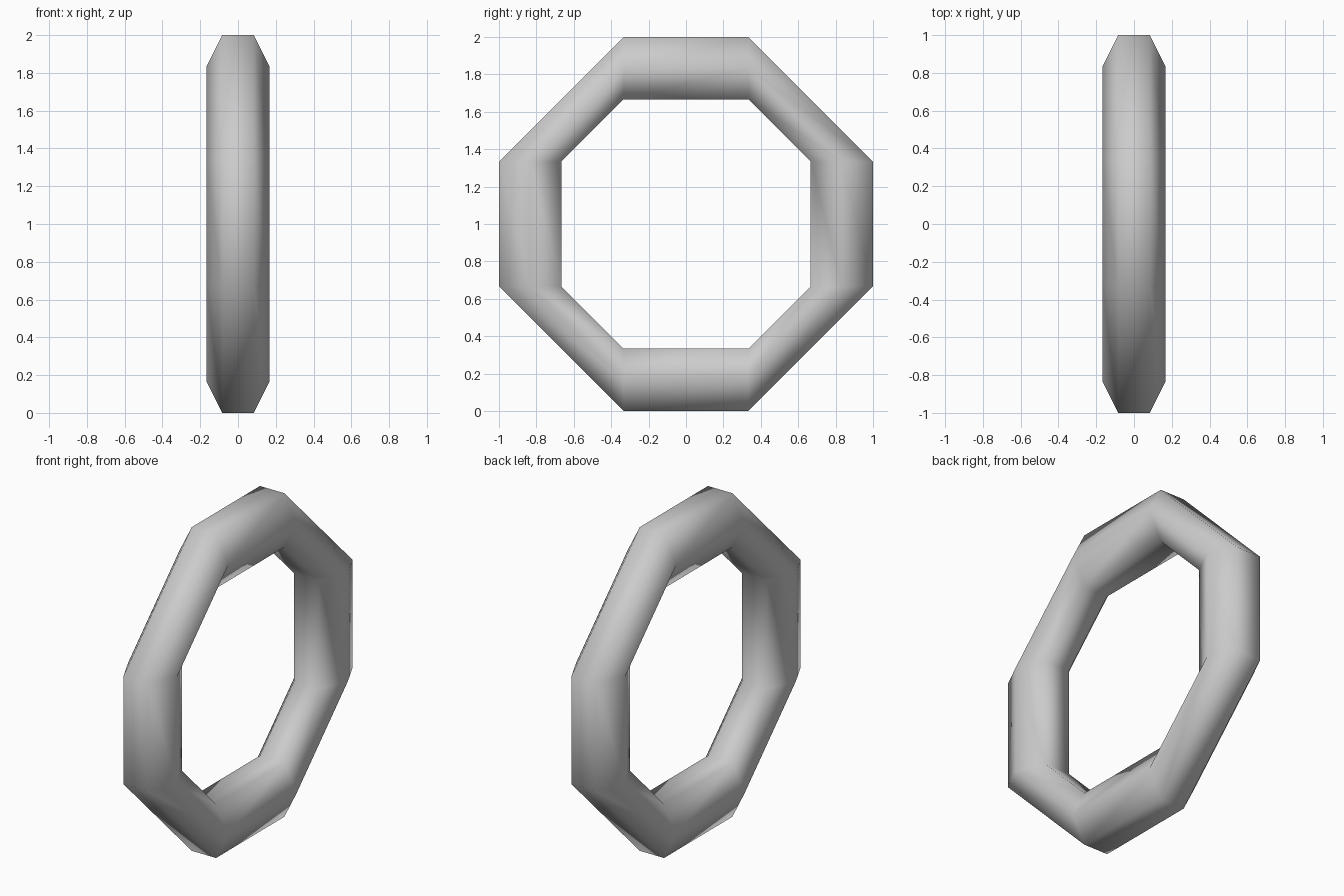
import bpy, bmesh

if "Cube" in bpy.data.objects:
    bpy.data.objects.remove(bpy.data.objects["Cube"])

# Eight corner directions of the ring as (y, z); True marks the axis the tube's depth follows
T = 1 / 3
def path(r):
    """Octagon loop at reach r: every corner sits T off one axis and r along the other."""
    return [(r, -T), (r, T), (T, r), (-T, r), (-r, T), (-r, -T), (-T, -r), (T, -r)]

# Six-sided tube section: (x, reach from ring centre)
section = [(T/4, 1), (T/2, 1 - T/2), (T/4, 1 - T), (-T/4, 1 - T), (-T/2, 1 - T/2), (-T/4, 1)]

# Ring: sweep the section around the octagon
bm = bmesh.new()
loops = [[bm.verts.new((x, y, z + 1)) for y, z in path(r)] for x, r in section]
for i, loop in enumerate(loops):
    nxt = loops[(i + 1) % len(loops)]
    for j in range(8):
        k = (j + 1) % 8
        bm.faces.new((loop[j], loop[k], nxt[k], nxt[j])).smooth = True
bmesh.ops.recalc_face_normals(bm, faces=bm.faces)

mesh = bpy.data.meshes.new("ring")
bm.to_mesh(mesh)
bm.free()
ring = bpy.data.objects.new("ring", mesh)
bpy.context.collection.objects.link(ring)
